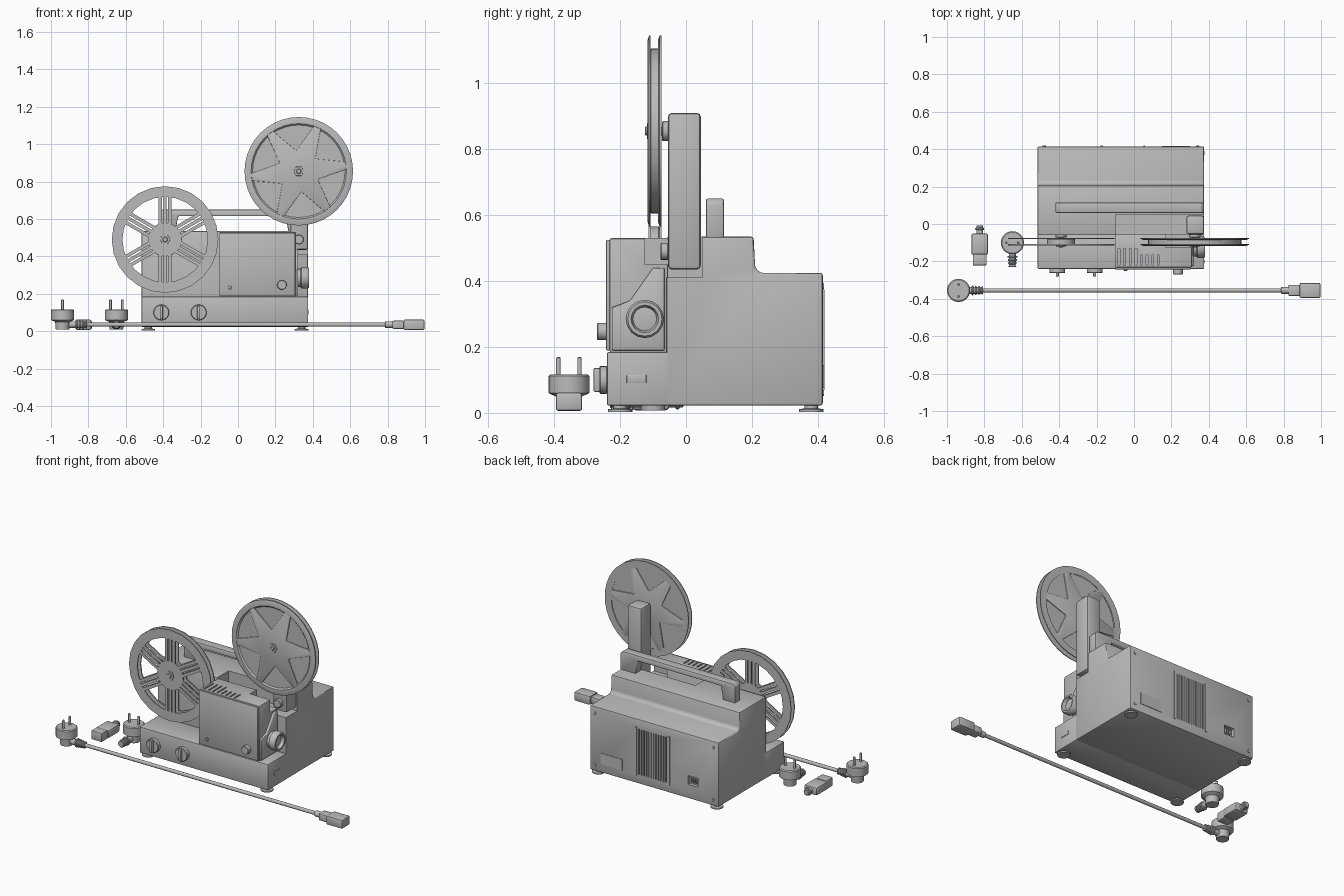
import bpy, bmesh, math
from mathutils import Matrix, Vector

if "Cube" in bpy.data.objects:
    bpy.data.objects.remove(bpy.data.objects["Cube"], do_unlink=True)

grey = bpy.data.materials.new("plain grey")
grey.use_nodes = True
grey.diffuse_color = (0.5, 0.5, 0.5, 1)
grey.node_tree.nodes["Principled BSDF"].inputs["Base Color"].default_value = (0.5, 0.5, 0.5, 1)


def finish(name, bm, bevel=0.0, segs=2, smooth=True):
    bmesh.ops.recalc_face_normals(bm, faces=bm.faces)
    if bevel:
        bmesh.ops.bevel(bm, geom=bm.edges[:], offset=bevel, segments=segs,
                        profile=0.5, affect='EDGES', clamp_overlap=True)
    mesh = bpy.data.meshes.new(name)
    bm.to_mesh(mesh)
    bm.free()
    obj = bpy.data.objects.new(name, mesh)
    bpy.context.collection.objects.link(obj)
    mesh.materials.append(grey)
    if smooth:
        bpy.ops.object.select_all(action='DESELECT')
        obj.select_set(True)
        bpy.context.view_layer.objects.active = obj
        bpy.ops.object.shade_smooth_by_angle(angle=math.radians(40))
    return obj


def boxes(name, spans, bevel=0.0, smooth=True):
    """One object from boxes given as (x0, x1, y0, y1, z0, z1)."""
    bm = bmesh.new()
    for x0, x1, y0, y1, z0, z1 in spans:
        m = Matrix.Translation(((x0 + x1) / 2, (y0 + y1) / 2, (z0 + z1) / 2))
        m = m @ Matrix.Diagonal((x1 - x0, y1 - y0, z1 - z0, 1))
        bmesh.ops.create_cube(bm, size=1, matrix=m)
    return finish(name, bm, bevel, smooth=smooth)


def prism(name, polys, axis, lo, hi, bevel=0.0):
    """Extrude outlines along x (points are y, z) or y (points are x, z)."""
    bm = bmesh.new()
    for pts in polys:
        verts = [bm.verts.new((lo, a, b) if axis == 'x' else (a, lo, b)) for a, b in pts]
        face = bm.faces.new(verts)
        out = bmesh.ops.extrude_face_region(bm, geom=[face])
        d = Vector((hi - lo, 0, 0) if axis == 'x' else (0, hi - lo, 0))
        bmesh.ops.translate(bm, vec=d, verts=[v for v in out['geom'] if isinstance(v, bmesh.types.BMVert)])
    return finish(name, bm, bevel)


TURN = {'z': Matrix(), 'x': Matrix.Rotation(math.pi / 2, 4, 'Y'),
        'front': Matrix.Rotation(math.pi / 2, 4, 'X')}


def lathe(name, profile, centre, axis='z', n=24, closed=False):
    """Spin (radius, height) points; height runs up, to +x or to the front."""
    bm = bmesh.new()
    vs = [bm.verts.new((r, 0, h)) for r, h in profile]
    es = [bm.edges.new(p) for p in zip(vs, vs[1:] + (vs[:1] if closed else []))]
    bmesh.ops.spin(bm, geom=vs + es, cent=(0, 0, 0), axis=(0, 0, 1),
                   angle=2 * math.pi, steps=n, use_merge=True)
    bmesh.ops.remove_doubles(bm, verts=bm.verts[:], dist=1e-5)
    bmesh.ops.transform(bm, matrix=Matrix.Translation(centre) @ TURN[axis], verts=bm.verts[:])
    return finish(name, bm)


def rod(name, r, lo, hi, centre, axis, n=24, c=0.003):
    return lathe(name, [(0, lo), (r - c, lo), (r, lo + c), (r, hi - c), (r - c, hi), (0, hi)], centre, axis, n)


def cut(obj, name, spans):
    cutter = boxes(name, spans, smooth=False)
    cutter.hide_render = True
    cutter.hide_set(True)
    mod = obj.modifiers.new("cut", 'BOOLEAN')
    mod.operation, mod.solver, mod.object = 'DIFFERENCE', 'EXACT', cutter


# Main housing: stepped side profile, with a pocket for the arm
L, R = -0.515, 0.375
housing = prism("housing", [[(-0.06, 0.022), (0.415, 0.022), (0.415, 0.425), (0.225, 0.425),
                            (0.21, 0.44), (0.205, 0.535), (-0.06, 0.535)]], 'x', L, R, 0.008)
cut(housing, "housing_cutter", [(-0.1, 0.5, -0.1, 0.05, 0.41, 0.6)]
    + [(x, x + 0.006, 0.405, 0.43, 0.08, 0.365) for x in [-0.155 + 0.017 * i for i in range(12)]]
    + [(-0.375, -0.305, 0.395, 0.43, 0.11, 0.165)])
boxes("base", [(L, R, -0.24, -0.05, 0.022, 0.185)], 0.006)
boxes("side_switch_plate", [(R - 0.01, R + 0.003, -0.18, -0.12, 0.09, 0.115)], 0.002)

# Projector head with film channel and top vents
head = boxes("head", [(-0.1, 0.31, -0.232, -0.055, 0.183, 0.53)], 0.006)
cut(head, "head_cutter", [(0.17, 0.4, -0.125, 0, 0.45, 0.6)]
    + [(x, x + 0.01, -0.22, y, 0.51, 0.6) for x, y in
       [(-0.085 + 0.03 * i, -0.13 if i < 4 else -0.165) for i in range(8)]])
boxes("head_front_plate", [(-0.1, 0.305, -0.242, -0.23, 0.19, 0.525)], 0.002)
prism("lens_mount", [[(-0.225, 0.19), (-0.065, 0.19), (-0.065, 0.44), (-0.1, 0.44), (-0.17, 0.34),
                      (-0.225, 0.32)]], 'x', 0.3, 0.322, 0.004)
lathe("lens_barrel", [(0, 0), (0.05, 0), (0.05, 0.025), (0.058, 0.03), (0.058, 0.062), (0.052, 0.07),
                      (0.042, 0.07), (0.036, 0.05), (0, 0.055)], (0.31, -0.125, 0.285), 'x', 16)

# Reel arm and carrying handle
boxes("reel_arm", [(0.28, R, -0.055, 0.045, 0.435, 0.91)], 0.012)
prism("handle", [[(-0.42, 0.53), (-0.42, 0.635), (-0.405, 0.65), (0.36, 0.65), (R, 0.635), (R, 0.53),
                  (0.27, 0.53), (0.255, 0.615), (-0.32, 0.615), (-0.335, 0.53)]], 'y', 0.06, 0.115, 0.006)

# Front knobs with raised grips
for i, x in enumerate((-0.41, -0.21)):
    rod(f"knob_{i}", 0.042, 0, 0.025, (x, -0.238, 0.1), 'front')
    boxes(f"knob_grip_{i}", [(x - 0.008, x + 0.008, -0.28, -0.26, 0.064, 0.136)], 0.003)
rod("focus_knob", 0.026, 0, 0.03, (0.235, -0.24, 0.247), 'front', 16)
rod("small_button", 0.01, 0, 0.01, (-0.045, -0.24, 0.233), 'front', 12, 0.002)

# Feet
for x in (-0.48, 0.34):
    for y in (-0.2, 0.38):
        lathe("foot", [(0, 0.003), (0.037, 0.003), (0.037, 0.011), (0.02, 0.014), (0.02, 0.03), (0, 0.03)], (x, y, 0))

# Back details: vent frame, rating plate, socket pins, screws
boxes("vent_frame", [(-0.18, -0.165, 0.41, 0.42, 0.07, 0.375), (0.05, 0.06, 0.41, 0.42, 0.07, 0.375)])
boxes("rating_plate", [(0.15, 0.3, 0.41, 0.418, 0.075, 0.145)])
boxes("socket_pins", [(x, x + 0.008, 0.39, 0.41, 0.125, 0.15) for x in (-0.36, -0.344, -0.328)])
for x in (-0.48, 0.34):
    for z in (0.06, 0.385):
        rod("back_screw", 0.009, -0.004, 0.004, (x, 0.415, z), 'front', 12, 0.001)


def polar(r, a):
    return r * math.cos(a), r * math.sin(a)


# Full reel: rounded rims, star spokes, wound film
FX, FZ, RY = 0.325, 0.855, -0.095
tips = [math.radians(7 + 60 * k) for k in range(6)]
star = []
for a in tips:
    for r, da in ((0.262, -0.07), (0.262, 0.07), (0.11, math.pi / 6)):
        x, z = polar(r, a + da)
        star.append((FX + x, FZ + z))
for side, h in (("front", 0.012), ("back", -0.02)):
    lathe(f"full_reel_rim_{side}", [(0.245, h), (0.29, h), (0.29, h + 0.005), (0.275, h + 0.01), (0.255, h + 0.01)],
          (FX, RY, FZ), 'front', 40, True)
    y = RY - h
    prism(f"full_reel_star_{side}", [star], 'y', y - 0.009, y, 0.003)
rod("wound_film", 0.25, -0.014, 0.014, (FX, RY, FZ), 'front', 40)

# Empty reel: polygonal rims and slotted spokes
EX, EZ = -0.39, 0.49
bars = []
for k in range(6):
    a = math.radians(30 + 60 * k)
    c, s = math.cos(a), math.sin(a)
    for off in (-0.026, 0, 0.026):
        bars.append([(EX + u * c - v * s, EZ + u * s + v * c) for u, v in
                     ((0.05, off - 0.009), (0.235, off - 0.009), (0.235, off + 0.009), (0.05, off + 0.009))])
for side, h in (("front", 0.013), ("back", -0.02)):
    lathe(f"empty_reel_rim_{side}", [(0.228, h), (0.285, h), (0.285, h + 0.006), (0.228, h + 0.006)],
          (EX, RY, EZ), 'front', 24, True)
    prism(f"empty_reel_spokes_{side}", bars, 'y', RY - h - 0.006, RY - h)
    rod(f"empty_reel_disc_{side}", 0.09, h, h + 0.006, (EX, RY, EZ), 'front', 24, 0.001)
rod("empty_reel_core", 0.075, -0.015, 0.015, (EX, RY, EZ), 'front')

# Spindles and the film roller
for name, x, z in (("full", FX, FZ), ("empty", EX, EZ)):
    rod(f"{name}_reel_shaft", 0.014, -0.05, 0.03, (x, RY, z), 'front', 12)
    rod(f"{name}_reel_hub", 0.028, 0.018, 0.024, (x, RY, z), 'front', 6, 0.001)
    rod(f"{name}_reel_collar", 0.03, -0.05, -0.022, (x, RY, z), 'front', 16)
rod("film_roller", 0.026, 0, 0.025, (FX, -0.053, 0.49), 'front', 16)


# Mains plugs: round head, two pins, ribbed strain relief
def plug(name, x, y, dx, dy):
    lathe(f"{name}_head", [(0, 0.008), (0.036, 0.008), (0.04, 0.05), (0.062, 0.06), (0.062, 0.112),
                           (0.056, 0.117), (0, 0.117)], (x, y, 0))
    for s in (-1, 1):
        rod(f"{name}_pin", 0.007, 0.11, 0.17, (x + s * 0.032 * dy, y + s * 0.032 * dx, 0), 'z', 10)
    axis, sign = ('x', dx) if dx else ('front', -dy)
    rod(f"{name}_neck", 0.018, 0.03, 0.12, (x, y, 0.035), axis, 12)
    for i in range(4):
        h = 0.07 + 0.017 * i
        rod(f"{name}_rib", 0.027 - 0.002 * i, h, h + 0.01, (x, y, 0.035), axis, 12)


plug("cord_plug", -0.938, -0.355, 1, 0)
plug("spare_plug", -0.65, -0.1, 0, -1)

# Mains cord with appliance connector
rod("mains_cord", 0.011, -0.86, 0.83, (0, -0.355, 0.035), 'x', 12)
boxes("cord_connector", [(0.885, 0.997, -0.395, -0.315, 0.006, 0.062)], 0.008)
boxes("cord_connector_grip", [(0.825, 0.89, -0.385, -0.325, 0.012, 0.056)], 0.008)
rod("cord_connector_neck", 0.018, 0.785, 0.83, (0, -0.355, 0.035), 'x', 12)

# Spare appliance connector
boxes("spare_connector", [(-0.862, -0.788, -0.222, -0.16, 0.006, 0.062)], 0.006)
boxes("spare_connector_grip", [(-0.87, -0.78, -0.165, -0.05, 0.008, 0.06)], 0.012)
rod("spare_connector_neck", 0.018, 0.008, 0.06, (-0.825, 0, 0.035), 'front', 12)
rod("spare_connector_collar", 0.024, 0.02, 0.032, (-0.825, 0, 0.035), 'front', 12)
